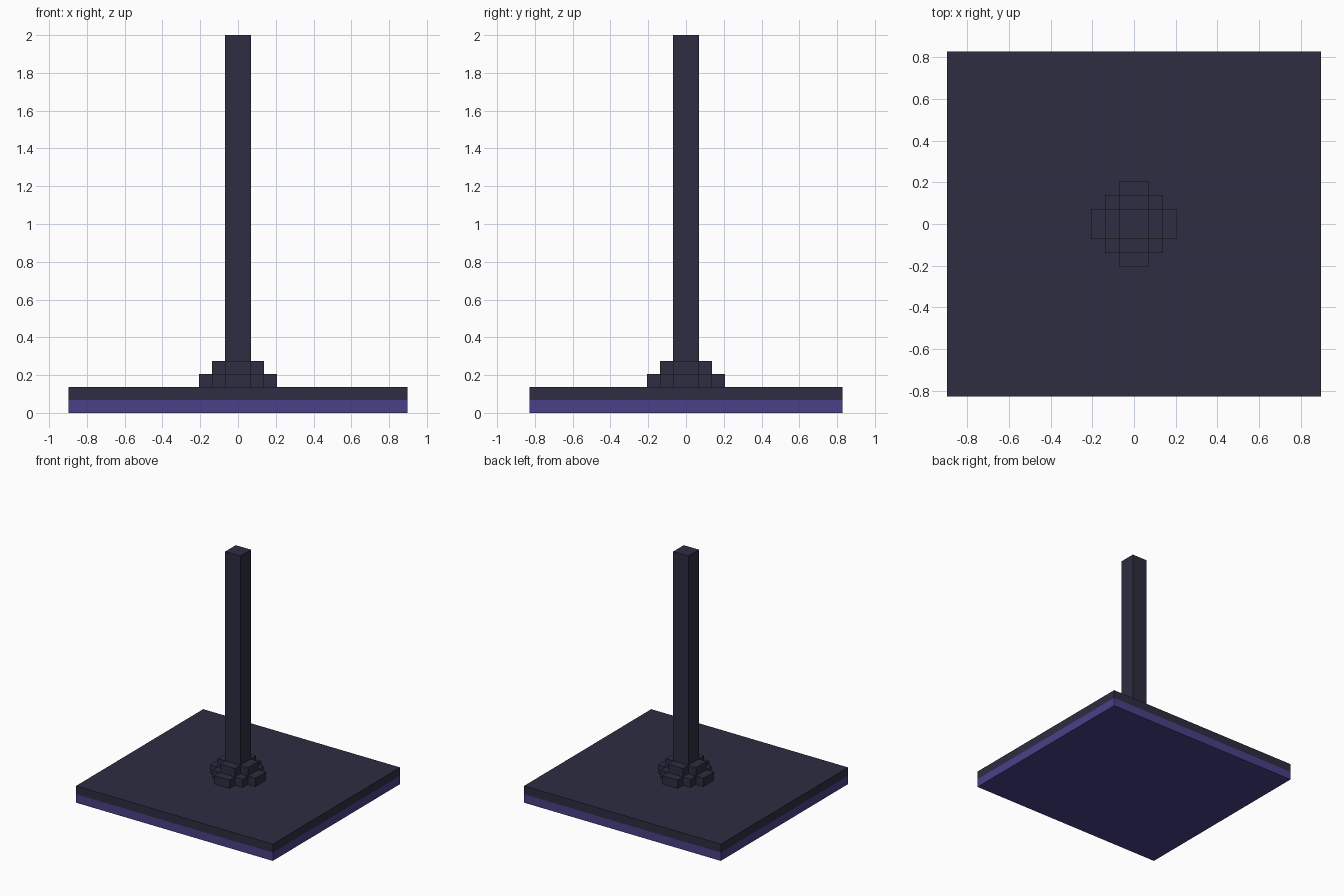
import bpy, bmesh

if "Cube" in bpy.data.objects:
    bpy.data.objects.remove(bpy.data.objects["Cube"])

V = 2 / 29  # size of one block


def material(name, rgb):
    m = bpy.data.materials.new(name)
    lin = [((c / 255 + 0.055) / 1.055) ** 2.4 for c in rgb]
    m.diffuse_color = (*lin, 1)
    m.use_nodes = True
    m.node_tree.nodes["Principled BSDF"].inputs["Base Color"].default_value = m.diffuse_color
    return m


dark = material("dark slate", (45, 45, 65))
purple = material("deep purple", (73, 65, 136))


def outline(quadrant):
    """Mirror one quadrant of corner points into a closed outline."""
    q = quadrant
    pts = list(q)
    pts += [(-x, y) for x, y in reversed(q)]
    pts += [(-x, -y) for x, y in q]
    pts += [(x, -y) for x, y in reversed(q)]
    return pts


def prism(name, quadrant, z0, z1, mat):
    """Extrude a mirrored outline between two block heights."""
    bm = bmesh.new()
    face = bm.faces.new([bm.verts.new((x * V, y * V, z0 * V)) for x, y in outline(quadrant)])
    ext = bmesh.ops.extrude_face_region(bm, geom=[face], use_keep_orig=True)
    top = [g for g in ext["geom"] if isinstance(g, bmesh.types.BMVert)]
    bmesh.ops.translate(bm, verts=top, vec=(0, 0, (z1 - z0) * V))
    bmesh.ops.recalc_face_normals(bm, faces=bm.faces)
    me = bpy.data.meshes.new(name)
    bm.to_mesh(me)
    bm.free()
    me.materials.append(mat)
    ob = bpy.data.objects.new(name, me)
    bpy.context.collection.objects.link(ob)
    return ob


# Two-layer square base
prism("base_underside", [(13, 12)], 0, 1, purple)
prism("base_top", [(13, 12)], 1, 2, dark)
# Stepped collar around the pole
prism("collar_lower", [(3, 1), (2, 1), (2, 2), (1, 2), (1, 3)], 2, 3, dark)
prism("collar_upper", [(2, 1), (1, 1), (1, 2)], 3, 4, dark)
# Upright pole
prism("pole", [(1, 1)], 4, 29, dark)
